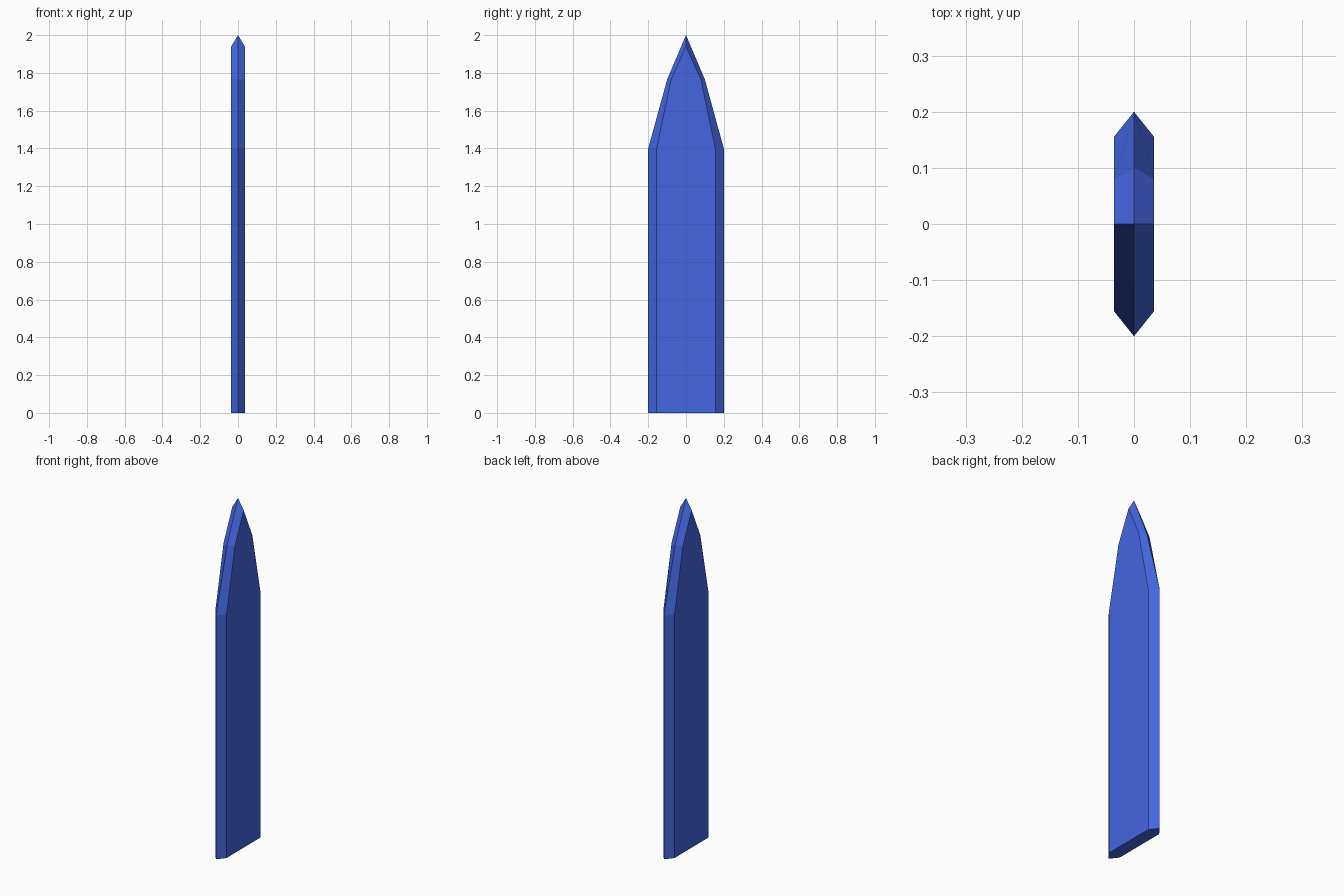
import bpy, bmesh

if "Cube" in bpy.data.objects:
    bpy.data.objects.remove(bpy.data.objects["Cube"])

HALF_THICK = 0.036
# half outlines (y, z): sharp outer edge and border of the flat face
EDGE = [(0.2, 0), (0.2, 1.4), (0.1, 1.765), (0, 2.0)]
FLAT = [(0.155, 0), (0.155, 1.4), (0.079, 1.765), (0, 1.94)]


def full_outline(bm, half, x):
    """Mirror a half outline across y = 0 and make its vertices."""
    pts = half + [(-y, z) for y, z in reversed(half[:-1])]
    return [bm.verts.new((x, y, z)) for y, z in pts]


bm = bmesh.new()
edge = full_outline(bm, EDGE, 0)
sides = [full_outline(bm, FLAT, s * HALF_THICK) for s in (1, -1)]

# flat faces and the bevels running to the sharp edge
for side in sides:
    bm.faces.new(side)
    for i in range(len(edge) - 1):
        bm.faces.new((edge[i], edge[i + 1], side[i + 1], side[i]))

# hexagonal base
right, left = sides
bm.faces.new((edge[0], right[0], right[-1], edge[-1], left[-1], left[0]))
bmesh.ops.recalc_face_normals(bm, faces=bm.faces)

mesh = bpy.data.meshes.new("blade")
bm.to_mesh(mesh)
bm.free()
blade = bpy.data.objects.new("blade", mesh)
bpy.context.collection.objects.link(blade)

# blue finish
blue = bpy.data.materials.new("blue")
blue.diffuse_color = (0.058, 0.133, 0.75, 1)
blue.use_nodes = True
blue.node_tree.nodes["Principled BSDF"].inputs["Base Color"].default_value = blue.diffuse_color
mesh.materials.append(blue)
